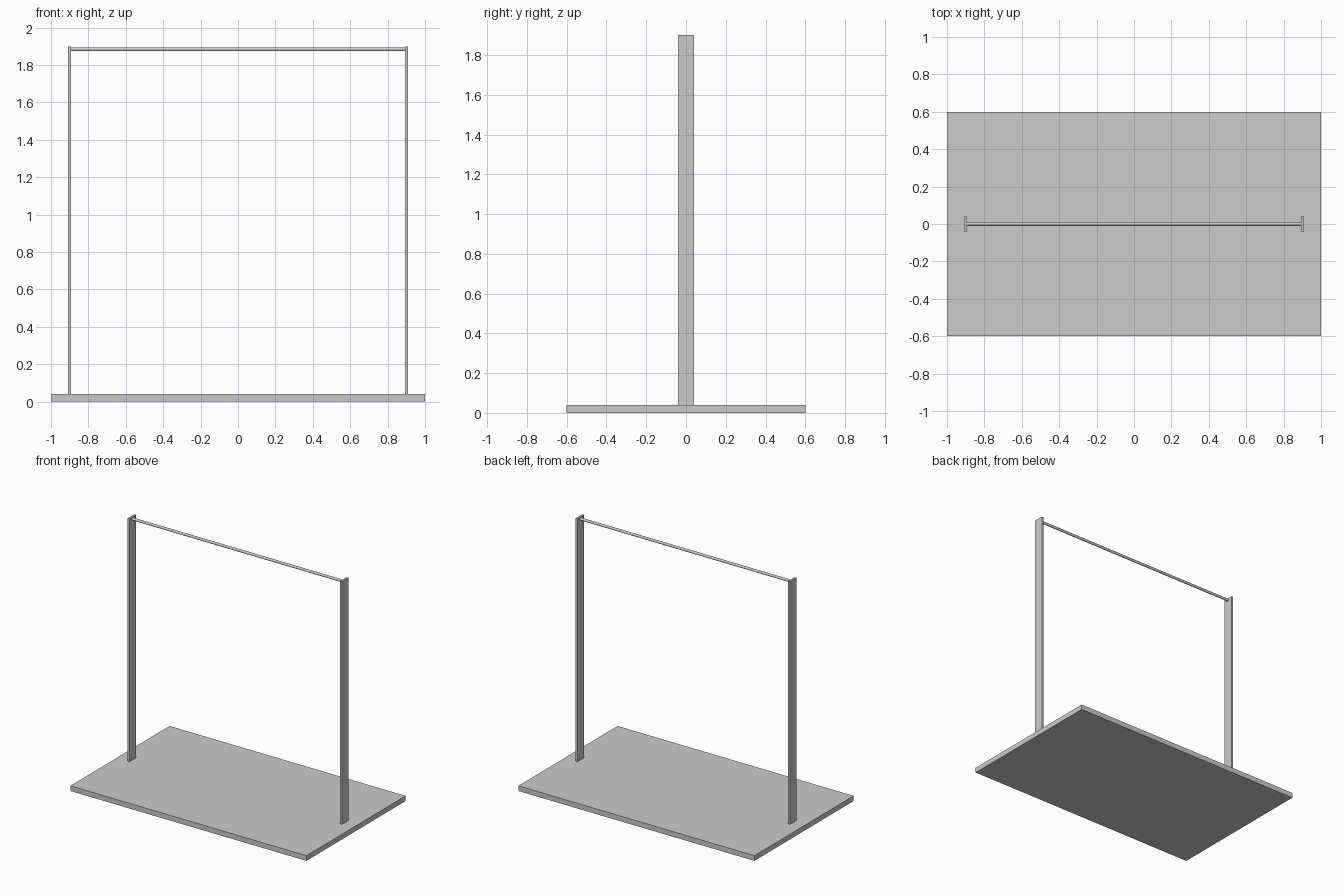
import bpy, math

if "Cube" in bpy.data.objects:
    bpy.data.objects.remove(bpy.data.objects["Cube"])

def box(name, size, center):
    bpy.ops.mesh.primitive_cube_add(size=1, location=center)
    ob = bpy.context.object
    ob.name = name
    ob.scale = size
    bpy.ops.object.transform_apply(location=False, rotation=False, scale=True)
    return ob

# floor slab
box("base", (2.0, 1.2, 0.04), (0, 0, 0.02))

# flat upright posts
for side, label in ((-1, "left"), (1, "right")):
    box(label + "_post", (0.016, 0.08, 1.86), (side * 0.9, 0, 0.97))

# round hanging rail between the posts
bpy.ops.mesh.primitive_cylinder_add(vertices=16, radius=0.01, depth=1.79,
                                    location=(0, 0, 1.884),
                                    rotation=(0, math.pi / 2, 0))
bpy.context.object.name = "top_rail"
bpy.ops.object.shade_smooth_by_angle(angle=math.radians(40))
